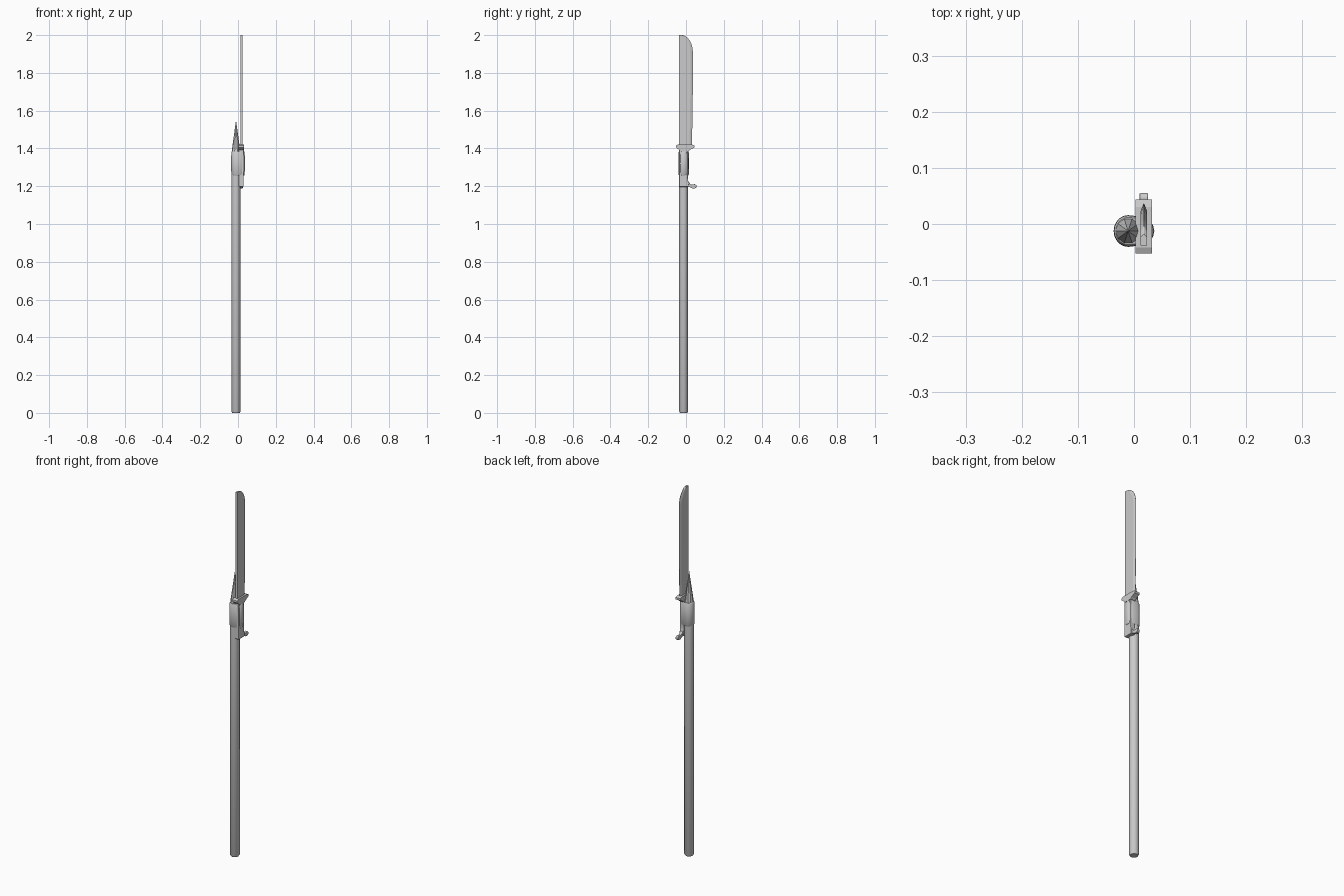
import bpy, bmesh
from math import cos, sin, pi, radians

if "Cube" in bpy.data.objects:
    bpy.data.objects.remove(bpy.data.objects["Cube"])

CX, CY = -0.0105, -0.0125      # shaft axis
BX = 0.0175                    # blade / handle centre in x


def loft(name, rings, smooth=40, bevel=0):
    """Skin a list of equal-length vertex rings and cap both ends."""
    bm = bmesh.new()
    rows = [[bm.verts.new(p) for p in r] for r in rings]
    n = len(rows[0])
    for a, b in zip(rows, rows[1:]):
        for i in range(n):
            j = (i + 1) % n
            bm.faces.new((a[i], a[j], b[j], b[i]))
    bm.faces.new(rows[0][::-1])
    bm.faces.new(rows[-1])
    bmesh.ops.remove_doubles(bm, verts=bm.verts, dist=1e-5)
    bmesh.ops.recalc_face_normals(bm, faces=bm.faces)
    me = bpy.data.meshes.new(name)
    bm.to_mesh(me)
    bm.free()
    ob = bpy.data.objects.new(name, me)
    bpy.context.collection.objects.link(ob)
    if bevel:
        m = ob.modifiers.new("bevel", 'BEVEL')
        m.width, m.segments = bevel, 2
        m.limit_method, m.angle_limit = 'ANGLE', radians(40)
    if smooth:
        bpy.ops.object.select_all(action='DESELECT')
        bpy.context.view_layer.objects.active = ob
        ob.select_set(True)
        bpy.ops.object.shade_smooth_by_angle(angle=radians(smooth))
    return ob


def circle(r, z, n=10):
    return [(CX + r * cos(2 * pi * i / n), CY + r * sin(2 * pi * i / n), z) for i in range(n)]


def prism(name, profile, half, bevel=0):
    """Extrude a (y, z) profile along x about the handle centre."""
    return loft(name, [[(BX + s * half, y, z) for y, z in profile] for s in (-1, 1)], 0, bevel)


# Wooden shaft with rounded foot
loft("shaft", [circle(r, z) for r, z in ((0.020, 0), (0.0245, 0.007), (0.0245, 1.365))])

# Sharpened stake tip, flat facets
loft("shaft_point", [circle(0.0245, 1.365), circle(0.0215, 1.395), circle(0.0003, 1.548)], 0)


# Binding wrapped round shaft and handle, slightly bulged
def wrap(grow, z):
    pts = []
    for i in range(11):                       # left side hugs the shaft
        a = pi / 2 + pi * i / 10
        pts.append((CX + (0.025 + grow) * cos(a), CY + (0.0275 + grow) * sin(a), z))
    for i in range(7):                        # right side rounds the handle
        a = -pi / 2 + pi * i / 6
        y = CY + (0.014 + 0.010 * abs(sin(a)) + grow) * sin(a)
        pts.append((0.019 + (0.0165 + grow) * cos(a), y, z))
    return pts


loft("binding", [wrap(g, z) for g, z in ((-0.003, 1.257), (0, 1.262), (0.0008, 1.32),
                                         (0, 1.379), (-0.003, 1.384))])

# Handle with flat butt
prism("handle", [(-0.036, 1.197), (0.013, 1.197), (0.015, 1.21), (0.010, 1.24),
                 (0.010, 1.395), (-0.036, 1.395)], 0.0125, 0.003)

# Hooked beak at the butt
prism("handle_hook", [(0.005, 1.197), (0.018, 1.196), (0.034, 1.188), (0.047, 1.188), (0.055, 1.194),
                      (0.055, 1.205), (0.047, 1.211), (0.027, 1.208), (0.015, 1.221), (0.005, 1.225)],
      0.0078, 0.002)

# Crossguard, flared toward the ends
prism("guard", [(-0.030, 1.384), (0.012, 1.384), (0.020, 1.392), (0.044, 1.405), (0.044, 1.416),
                (0.030, 1.421), (-0.042, 1.421), (-0.053, 1.416), (-0.053, 1.405), (-0.036, 1.392)],
      0.0145)

# Single-edged blade: straight spine, ground edge, curved tip
S = -0.038
rings = []
for z, edge in ((1.40, 0.030), (1.50, 0.033), (1.70, 0.036), (1.90, 0.0365), (1.925, 0.0355),
                (1.95, 0.030), (1.97, 0.021), (1.985, 0.009), (1.995, -0.004), (2.0, -0.018)):
    b = edge - 0.013 if edge > 0.028 else S + (edge - S) * 0.72
    t = 0.0055
    rings.append([(BX - t, S, z), (BX - t, b, z), (BX - 0.0006, edge, z),
                  (BX + 0.0006, edge, z), (BX + t, b, z), (BX + t, S, z)])
loft("blade", rings, 0)
